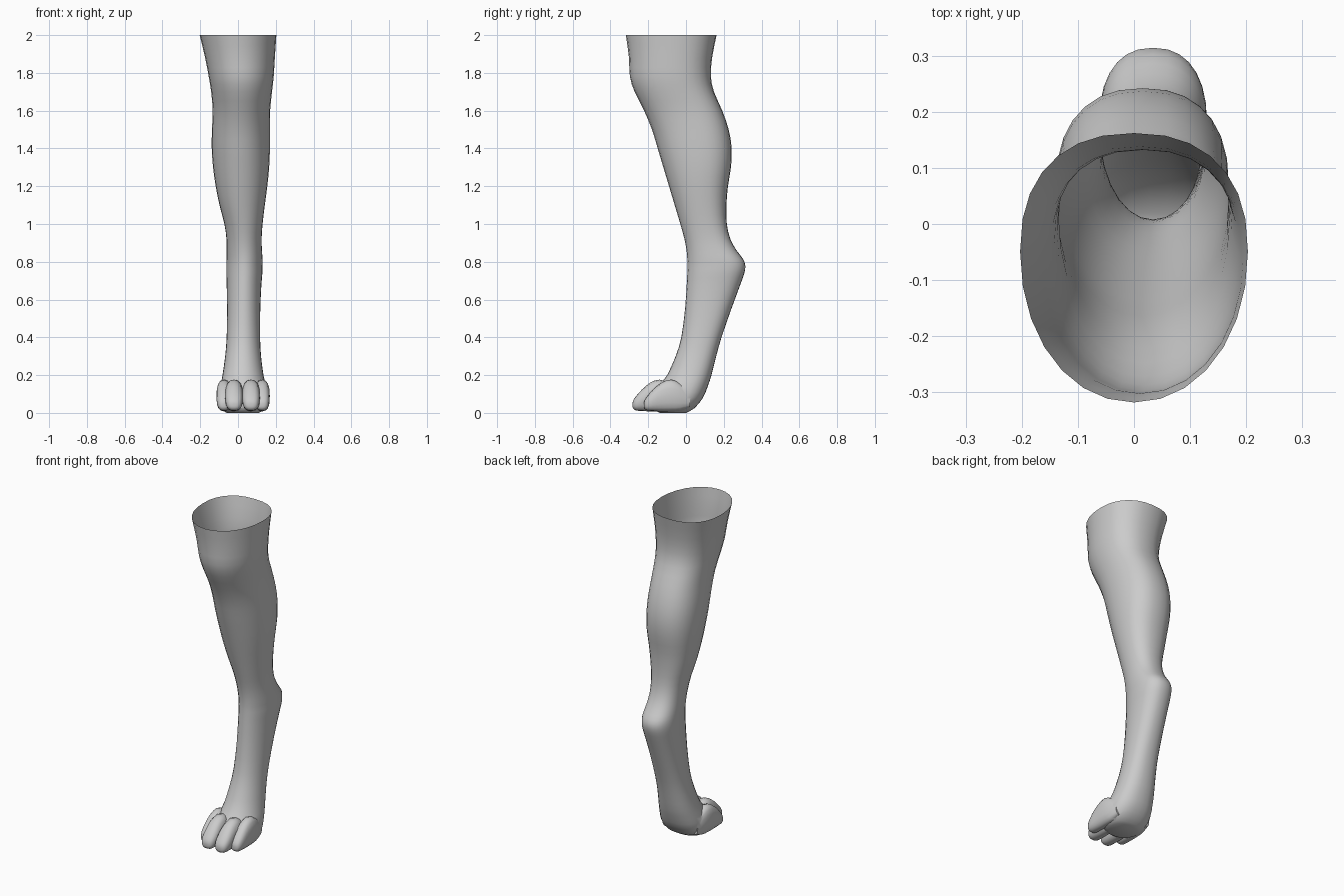
import bpy, bmesh
from math import sin, cos, pi, copysign

if "Cube" in bpy.data.objects:
    bpy.data.objects.remove(bpy.data.objects["Cube"])

SIDES = 28


def catmull(rows, steps):
    """Smoothly interpolate a list of equal-length section rows."""
    out = []
    for i in range(len(rows) - 1):
        a, b, c, d = (rows[max(0, min(len(rows) - 1, i + k))] for k in (-1, 0, 1, 2))
        for j in range(steps):
            t = j / steps
            out.append([0.5 * (2 * q + (r - p) * t + (2 * p - 5 * q + 4 * r - s) * t * t
                               + (3 * q - p - 3 * r + s) * t ** 3)
                        for p, q, r, s in zip(a, b, c, d)])
    return out + [list(rows[-1])]


def power(v, p):
    return copysign(abs(v) ** p, v)


def loft(name, rings):
    """Closed skin through rings of points, capped at both ends."""
    bm = bmesh.new()
    vs = [[bm.verts.new(p) for p in ring] for ring in rings]
    n = len(vs[0])
    for a, b in zip(vs, vs[1:]):
        for i in range(n):
            bm.faces.new((a[i], a[(i + 1) % n], b[(i + 1) % n], b[i]))
    bm.faces.new(vs[0])
    bm.faces.new(vs[-1])
    bmesh.ops.recalc_face_normals(bm, faces=bm.faces)
    me = bpy.data.meshes.new(name)
    bm.to_mesh(me)
    bm.free()
    ob = bpy.data.objects.new(name, me)
    bpy.context.collection.objects.link(ob)
    return ob


# Leg sections: z, left x, right x, front y, back y
leg_sections = [
    (0.00, -0.06, 0.11, -0.14, 0.00),
    (0.025, -0.09, 0.145, -0.17, 0.045),
    (0.08, -0.10, 0.155, -0.17, 0.09),
    (0.14, -0.093, 0.148, -0.145, 0.115),
    (0.20, -0.082, 0.135, -0.10, 0.135),
    (0.30, -0.068, 0.122, -0.055, 0.16),
    (0.40, -0.06, 0.117, -0.025, 0.188),
    (0.55, -0.058, 0.118, -0.005, 0.24),
    (0.68, -0.06, 0.124, 0.004, 0.288),
    (0.74, -0.062, 0.129, 0.007, 0.309),
    (0.78, -0.062, 0.130, 0.008, 0.314),
    (0.815, -0.061, 0.130, 0.007, 0.302),
    (0.86, -0.06, 0.127, 0.003, 0.268),
    (0.92, -0.061, 0.125, -0.008, 0.235),
    (1.00, -0.072, 0.130, -0.03, 0.216),
    (1.10, -0.098, 0.142, -0.06, 0.214),
    (1.20, -0.118, 0.155, -0.09, 0.222),
    (1.30, -0.132, 0.165, -0.12, 0.238),
    (1.40, -0.139, 0.169, -0.15, 0.242),
    (1.50, -0.138, 0.169, -0.18, 0.226),
    (1.60, -0.134, 0.170, -0.222, 0.192),
    (1.70, -0.142, 0.180, -0.272, 0.148),
    (1.78, -0.155, 0.189, -0.297, 0.132),
    (1.88, -0.174, 0.195, -0.302, 0.138),
    (2.00, -0.203, 0.203, -0.318, 0.162),
]


def leg_ring(row):
    z, x0, x1, yf, yb = row
    xm, rx = (x0 + x1) / 2, (x1 - x0) / 2
    ym = yf + 0.56 * (yb - yf)
    ring = []
    for k in range(SIDES):
        c, s = cos(2 * pi * k / SIDES), sin(2 * pi * k / SIDES)
        p = 0.86 if s > 0 else 0.97
        r = yb - ym if s > 0 else ym - yf
        ring.append((xm + rx * power(c, p), ym + r * power(s, p), z))
    return ring


leg = loft("lower_leg", [leg_ring(r) for r in catmull(leg_sections, 2)])

# Toe sections: y, top z, bottom z, width factor
toe_sections = [
    (-0.04, 0.11, 0.03, 0.5),
    (-0.09, 0.155, 0.012, 0.85),
    (-0.14, 0.176, 0.008, 1.0),
    (-0.19, 0.160, 0.008, 1.0),
    (-0.235, 0.122, 0.010, 0.97),
    (-0.265, 0.088, 0.013, 0.82),
    (-0.279, 0.066, 0.022, 0.55),
    (-0.283, 0.050, 0.035, 0.2),
]


def toe_ring(row, x, dy, half):
    y, top, low, w = row
    zm, rz = (top + low) / 2, (top - low) / 2
    return [(x + half * w * power(cos(2 * pi * k / 16), 0.8), y + dy,
             zm + rz * power(sin(2 * pi * k / 16), 0.85)) for k in range(16)]


# Four toes: centre x, set-back, half width, merged into the foot
toes = [(-0.074, 0.06, 0.040), (-0.021, 0.0, 0.047),
        (0.069, 0.0, 0.047), (0.128, 0.06, 0.040)]
bpy.context.view_layer.objects.active = leg
leg.select_set(True)
for x, dy, half in toes:
    toe = loft("toe", [toe_ring(r, x, dy, half) for r in catmull(toe_sections, 2)])
    mod = leg.modifiers.new("join_toe", 'BOOLEAN')
    mod.operation, mod.solver, mod.object = 'UNION', 'EXACT', toe
    bpy.ops.object.modifier_apply(modifier=mod.name)
    bpy.data.objects.remove(toe)

# Open the top of the leg
bm = bmesh.new()
bm.from_mesh(leg.data)
caps = [f for f in bm.faces if f.normal.z > 0.9 and f.calc_center_median().z > 1.99]
bmesh.ops.delete(bm, geom=caps, context='FACES_ONLY')
bm.to_mesh(leg.data)
bm.free()
bpy.ops.object.shade_smooth_by_angle(angle=0.7)
